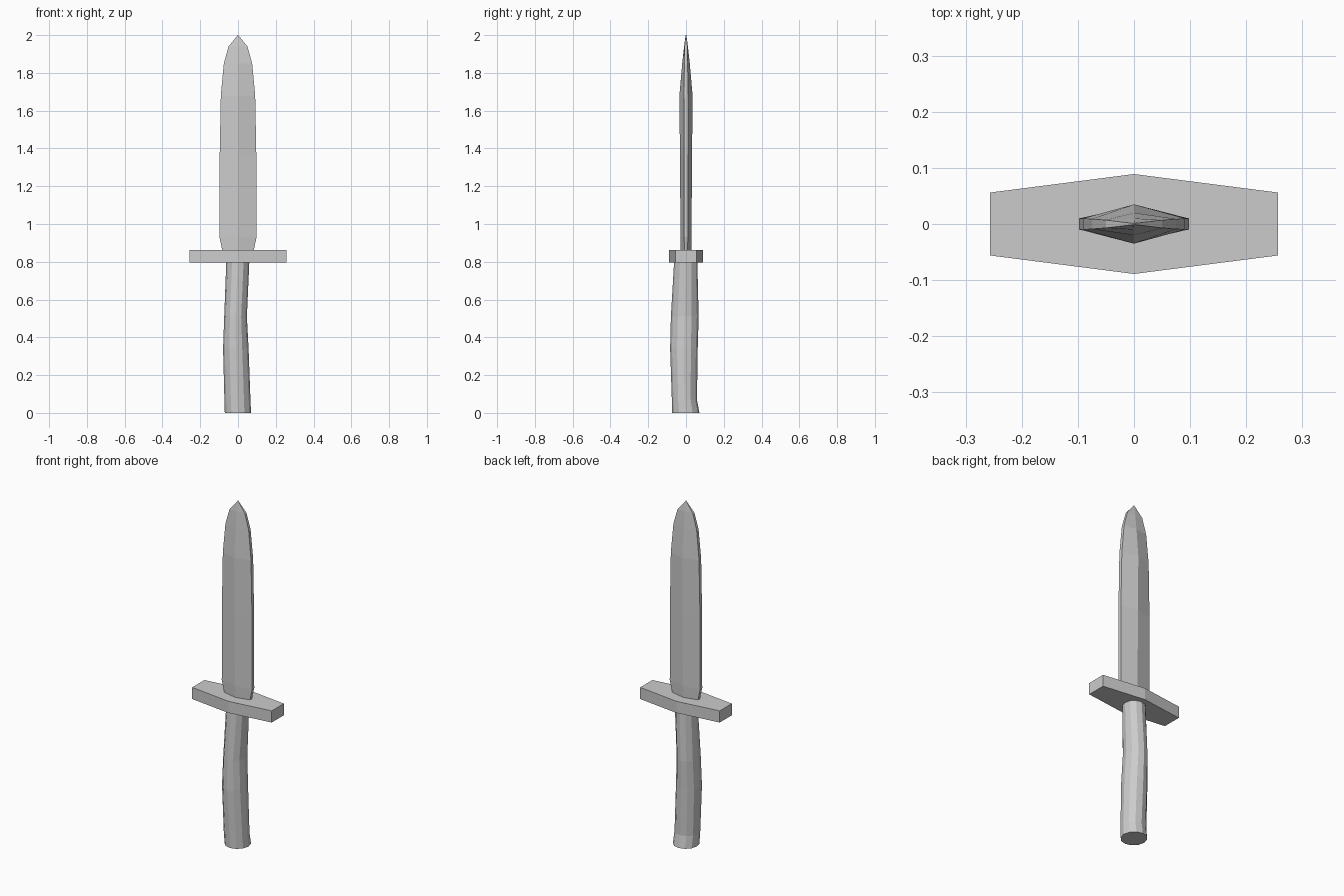
import bpy, bmesh
from math import cos, sin, tau

if "Cube" in bpy.data.objects:
    bpy.data.objects.remove(bpy.data.objects["Cube"])


def loft(name, rings):
    """Skin a list of equal-length vertex rings, closing both ends."""
    bm = bmesh.new()
    loops = [[bm.verts.new(p) for p in ring] for ring in rings]
    n = len(loops[0])
    for a, b in zip(loops, loops[1:]):
        for i in range(n):
            j = (i + 1) % n
            bm.faces.new((a[i], a[j], b[j], b[i]))
    bm.faces.new(loops[0][::-1])
    bm.faces.new(loops[-1])
    bmesh.ops.remove_doubles(bm, verts=bm.verts, dist=0.0005)
    bmesh.ops.recalc_face_normals(bm, faces=bm.faces)
    mesh = bpy.data.meshes.new(name)
    bm.to_mesh(mesh)
    bm.free()
    obj = bpy.data.objects.new(name, mesh)
    bpy.context.collection.objects.link(obj)
    return obj


def hexagon(w, edge, ridge, z):
    """Flattened hexagon: blunt side edges, central ridge front and back."""
    return [(w, -edge, z), (w, edge, z), (0, ridge, z),
            (-w, edge, z), (-w, -edge, z), (0, -ridge, z)]


def oval(z, x0, x1, y0, y1, n=12):
    """Low-poly oval filling the given x and y extents."""
    cx, cy, rx, ry = (x0 + x1) / 2, (y0 + y1) / 2, (x1 - x0) / 2, (y1 - y0) / 2
    return [(cx + rx * cos(tau * i / n), cy + ry * sin(tau * i / n), z)
            for i in range(n)]


# Blade: z, half width, half edge thickness, half ridge thickness
blade = [(0.86, 0.083, 0.008, 0.028), (0.93, 0.098, 0.010, 0.029),
         (1.36, 0.097, 0.010, 0.032), (1.68, 0.091, 0.010, 0.035),
         (1.85, 0.075, 0.009, 0.020), (1.94, 0.050, 0.007, 0.010),
         (2.00, 0.001, 0.001, 0.002)]
loft("blade", [hexagon(w, e, r, z) for z, w, e, r in blade])

# Crossguard
loft("crossguard", [hexagon(0.257, 0.056, 0.089, z) for z in (0.795, 0.863)])

# Contoured grip: z, x extents, y extents
grip = [(0.00, -0.070, 0.069, -0.073, 0.071),
        (0.07, -0.072, 0.066, -0.075, 0.058),
        (0.34, -0.079, 0.056, -0.084, 0.062),
        (0.51, -0.073, 0.047, -0.080, 0.067),
        (0.80, -0.062, 0.060, -0.063, 0.060)]
loft("grip", [oval(*g) for g in grip])
